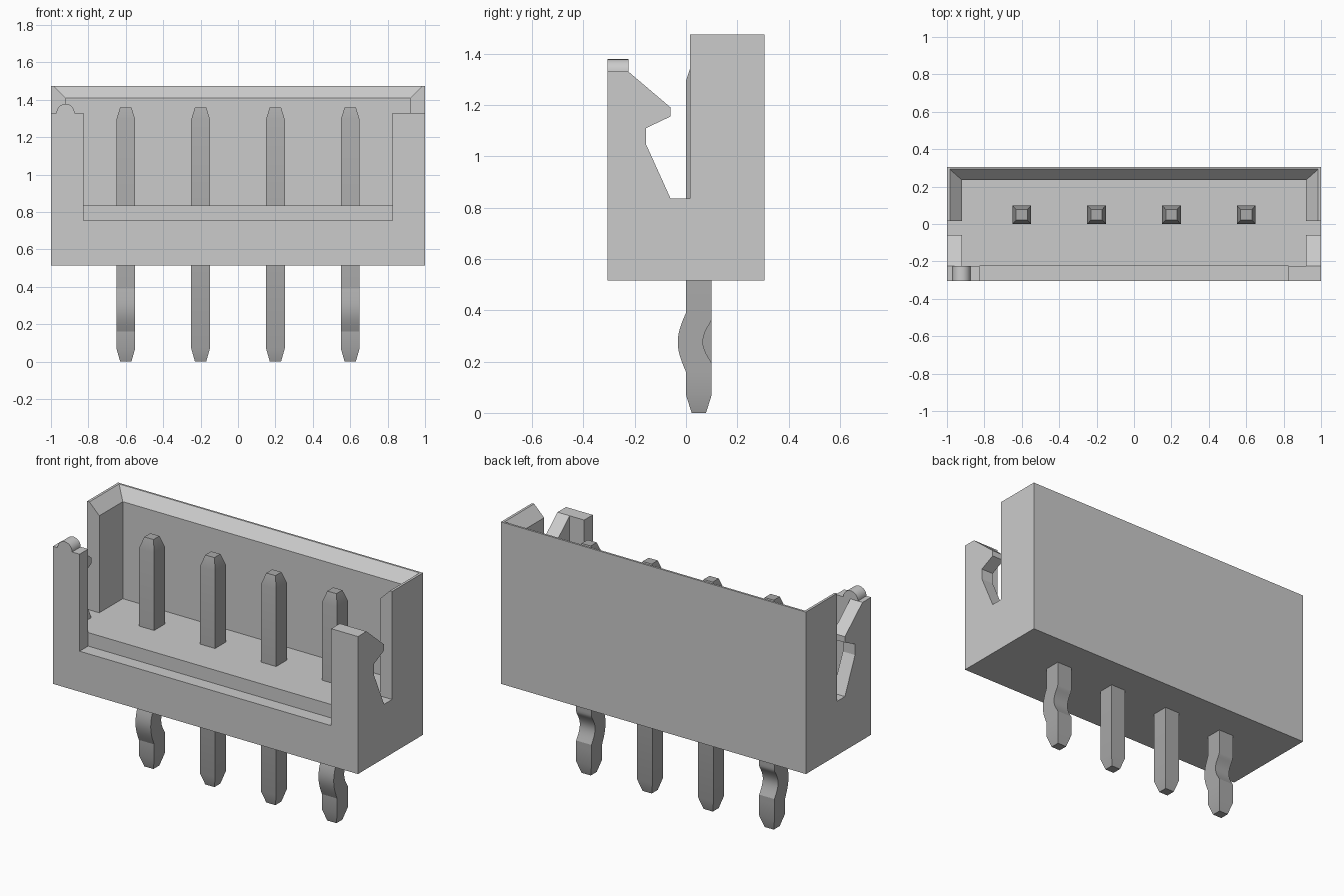
import bpy, bmesh, math

cube = bpy.data.objects.get("Cube")
if cube:
    bpy.data.objects.remove(cube, do_unlink=True)


def material(name, v):
    m = bpy.data.materials.new(name)
    m.use_nodes = True
    m.diffuse_color = (v, v, v, 1)
    m.node_tree.nodes["Principled BSDF"].inputs["Base Color"].default_value = (v, v, v, 1)
    return m


housing_grey = material("light grey plastic", 0.60)
pin_grey = material("grey metal", 0.40)


def loft(name, rings, mat):
    """Closed solid through a list of equal-length point rings."""
    bm = bmesh.new()
    loops = [[bm.verts.new(p) for p in ring] for ring in rings]
    n = len(loops[0])
    for a, b in zip(loops, loops[1:]):
        for i in range(n):
            j = (i + 1) % n
            bm.faces.new((a[i], a[j], b[j], b[i]))
    bm.faces.new(loops[0][::-1])
    bm.faces.new(loops[-1])
    bmesh.ops.recalc_face_normals(bm, faces=bm.faces[:])
    me = bpy.data.meshes.new(name)
    bm.to_mesh(me)
    bm.free()
    me.materials.append(mat)
    ob = bpy.data.objects.new(name, me)
    bpy.context.collection.objects.link(ob)
    return ob


def rect(x0, x1, y0, y1, z):
    return [(x0, y0, z), (x1, y0, z), (x1, y1, z), (x0, y1, z)]


def cut(target, cutter):
    """Apply a boolean difference and drop the cutter."""
    mod = target.modifiers.new("cut", 'BOOLEAN')
    mod.operation = 'DIFFERENCE'
    mod.solver = 'EXACT'
    mod.object = cutter
    cutter.hide_render = True
    bpy.context.view_layer.objects.active = target
    bpy.ops.object.modifier_apply(modifier=mod.name)
    bpy.data.objects.remove(cutter, do_unlink=True)


# Housing: side profile with latch notch, swept across the full width
side = [(-0.305, 0.515), (0.305, 0.515), (0.305, 1.475), (0.015, 1.475),
        (0.015, 0.835), (-0.06, 0.835), (-0.155, 1.045), (-0.155, 1.11),
        (-0.06, 1.155), (-0.06, 1.19), (-0.225, 1.33), (-0.305, 1.33)]
housing = loft("housing", [[(x, y, z) for y, z in side] for x in (-1, 1)], housing_grey)

# Inner cavity, flared at the rim
cavity = loft("cavity_cutter", [
    rect(-0.92, 0.92, -0.225, 0.235, 0.835),
    rect(-0.92, 0.92, -0.225, 0.235, 1.41),
    rect(-0.985, 0.985, -0.225, 0.293, 1.475),
    rect(-0.985, 0.985, -0.225, 0.293, 1.6)], housing_grey)
cut(housing, cavity)

# Front opening between the two corner posts
opening = loft("opening_cutter", [rect(-0.825, 0.825, -0.5, -0.225, z)
                                  for z in (0.755, 1.6)], housing_grey)
cut(housing, opening)

# Rounded marker on top of one post
arc = [(-0.922 + 0.048 * math.cos(math.pi * i / 16),
        1.33 + 0.048 * math.sin(math.pi * i / 16)) for i in range(17)]
marker = loft("post_marker", [[(x, y, z) for x, z in arc] for y in (-0.305, -0.225)],
              housing_grey)


# Pins with tapered tips; the outer two are kinked below the housing
def bulge(z, lo, hi, depth):
    t = (z - lo) / (hi - lo)
    return depth * math.sin(math.pi * t) if 0 < t < 1 else 0


def pin(name, x, kinked):
    rings = [rect(x - 0.03, x + 0.03, 0.022, 0.078, 0),
             rect(x - 0.05, x + 0.05, 0, 0.1, 0.07)]
    if kinked:
        for i in range(21):
            z = 0.16 + 0.23 * i / 20
            rings.append(rect(x - 0.05, x + 0.05, -bulge(z, 0.16, 0.39, 0.032),
                              0.1 - bulge(z, 0.195, 0.36, 0.034), z))
    rings += [rect(x - 0.05, x + 0.05, 0, 0.1, 1.295),
              rect(x - 0.03, x + 0.03, 0.022, 0.078, 1.36)]
    return loft(name, rings, pin_grey)


pins = [pin(f"pin_{i + 1}", x, i in (0, 3)) for i, x in enumerate((-0.6, -0.2, 0.2, 0.6))]

# Smooth only the curved areas
bpy.ops.object.select_all(action='DESELECT')
for ob in pins + [marker]:
    ob.select_set(True)
bpy.context.view_layer.objects.active = marker
bpy.ops.object.shade_smooth_by_angle(angle=math.radians(20))
